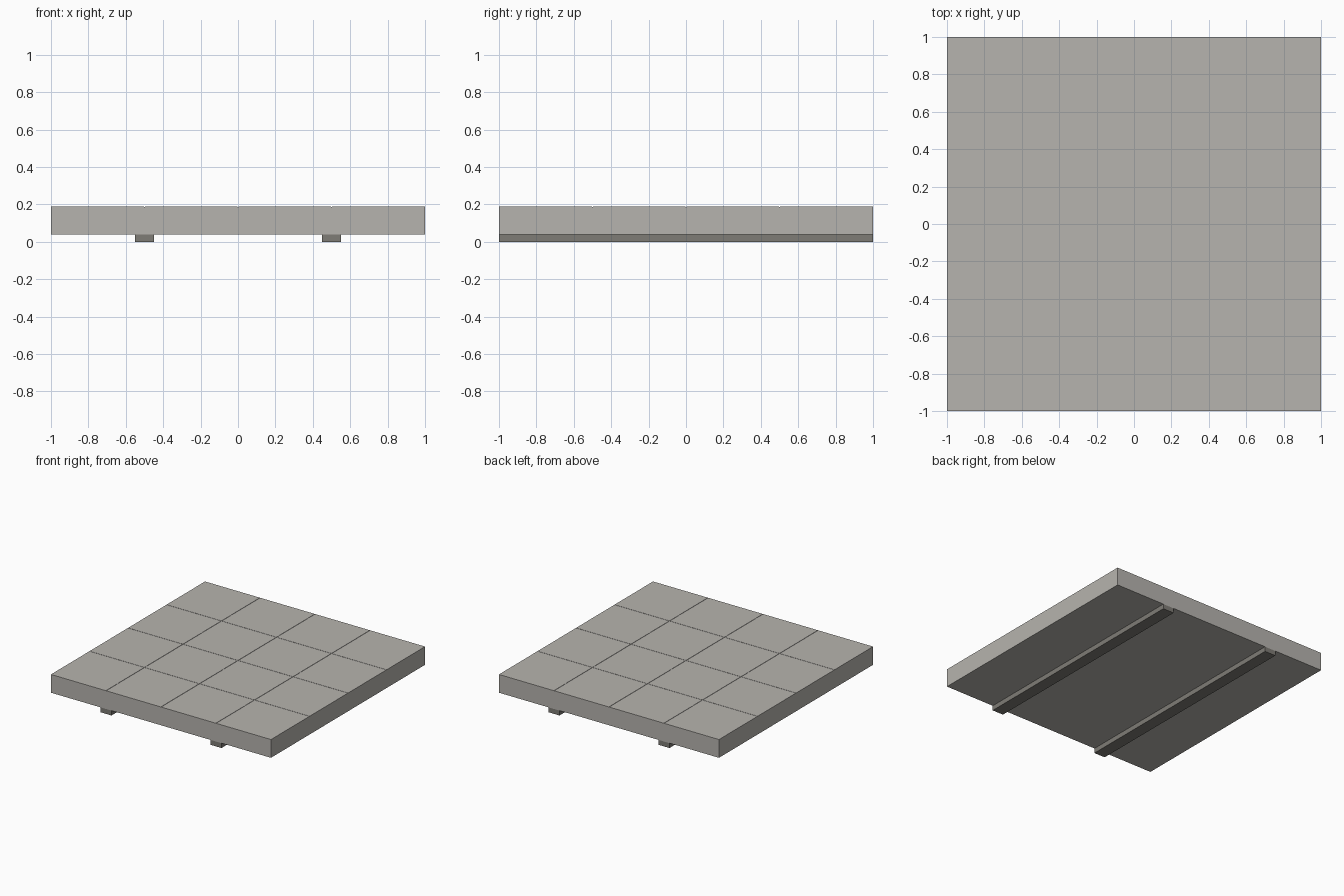
import bpy

if "Cube" in bpy.data.objects:
    bpy.data.objects.remove(bpy.data.objects["Cube"])


def material(name, color):
    m = bpy.data.materials.new(name)
    m.diffuse_color = (*color, 1.0)
    m.use_nodes = True
    m.node_tree.nodes["Principled BSDF"].inputs["Base Color"].default_value = m.diffuse_color
    return m


concrete = material("light concrete grey", (0.47, 0.455, 0.425))
dark = material("dark warm grey", (0.21, 0.20, 0.18))


def box(name, x, y, z, mat):
    """Box from (min, max) ranges on each axis."""
    bpy.ops.mesh.primitive_cube_add(size=1)
    ob = bpy.context.object
    ob.name = name
    ob.location = [(a + b) / 2 for a, b in (x, y, z)]
    ob.scale = [b - a for a, b in (x, y, z)]
    bpy.ops.object.transform_apply(location=True, rotation=False, scale=True)
    ob.data.materials.append(mat)
    return ob


# Main slab
box("slab", (-1, 1), (-1, 1), (0.04, 0.187), concrete)

# Four by four surface tiles with hairline joints between them
GAP = 0.0015
for i in range(4):
    for j in range(4):
        x0, y0 = -1 + 0.5 * i, -1 + 0.5 * j
        box(f"surface_tile_{i}_{j}",
            (x0 + (GAP if i > 0 else 0), x0 + 0.5 - (GAP if i < 3 else 0)),
            (y0 + (GAP if j > 0 else 0), y0 + 0.5 - (GAP if j < 3 else 0)),
            (0.187, 0.19), concrete)

# Two support rails underneath, running front to back
for side, cx in (("left", -0.5), ("right", 0.5)):
    box(f"{side}_support_rail", (cx - 0.05, cx + 0.05), (-1, 1), (0, 0.04), dark)
